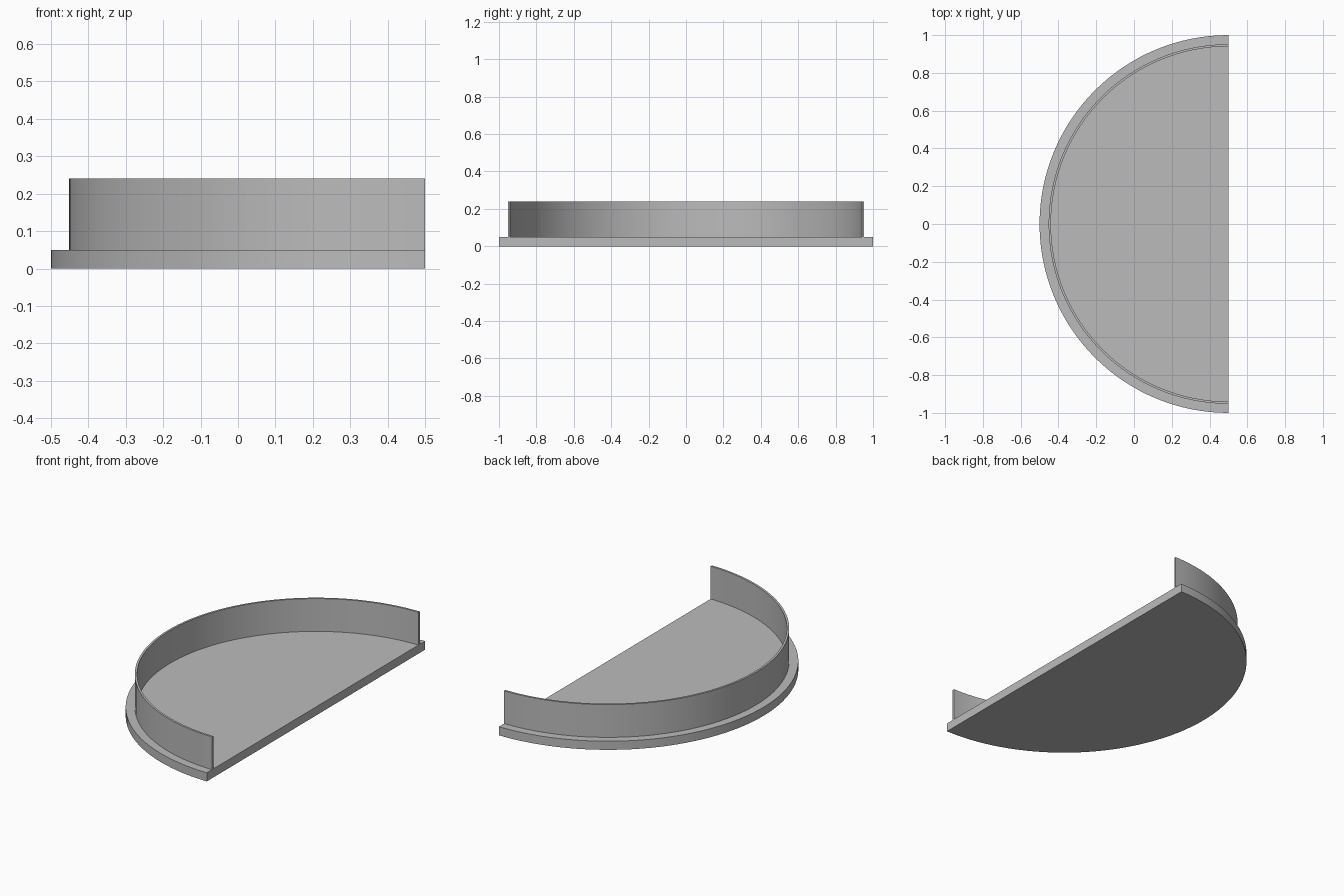
import bpy
import bmesh
import math

SEGMENTS = 64
CENTRE_X = 0.5

cube = bpy.data.objects.get("Cube")
if cube:
    bpy.data.objects.remove(cube, do_unlink=True)

grey = bpy.data.materials.new("plain grey")
grey.use_nodes = True
colour = (0.5, 0.5, 0.5, 1.0)
grey.diffuse_color = colour
grey.node_tree.nodes["Principled BSDF"].inputs["Base Color"].default_value = colour


def arc(radius):
    """Half circle bulging towards -x, from the back end to the front end."""
    angles = [math.pi * (0.5 + i / SEGMENTS) for i in range(SEGMENTS + 1)]
    return [(CENTRE_X + radius * math.cos(a), radius * math.sin(a)) for a in angles]


def add_part(name, outline_faces, bottom, top):
    """Extrude flat outline faces upwards into a closed solid."""
    bm = bmesh.new()
    for outline in outline_faces:
        bm.faces.new([bm.verts.new((x, y, bottom)) for x, y in outline])
    bmesh.ops.remove_doubles(bm, verts=bm.verts, dist=0.0001)
    result = bmesh.ops.extrude_face_region(bm, geom=bm.faces[:], use_keep_orig=True)
    raised = [g for g in result["geom"] if isinstance(g, bmesh.types.BMVert)]
    bmesh.ops.translate(bm, verts=raised, vec=(0, 0, top - bottom))
    bmesh.ops.recalc_face_normals(bm, faces=bm.faces)
    mesh = bpy.data.meshes.new(name)
    bm.to_mesh(mesh)
    bm.free()
    mesh.materials.append(grey)
    part = bpy.data.objects.new(name, mesh)
    bpy.context.collection.objects.link(part)
    bpy.ops.object.select_all(action="DESELECT")
    part.select_set(True)
    bpy.context.view_layer.objects.active = part
    bpy.ops.object.shade_smooth_by_angle(angle=math.radians(30))


# Half-round base plate
add_part("base_plate", [arc(1.0)], 0.0, 0.05)

# Thin curved wall standing on the plate, open along the straight side
outer, inner = arc(0.952), arc(0.94)
strip = [(outer[i], outer[i + 1], inner[i + 1], inner[i]) for i in range(SEGMENTS)]
add_part("curved_wall", strip, 0.05, 0.24)
